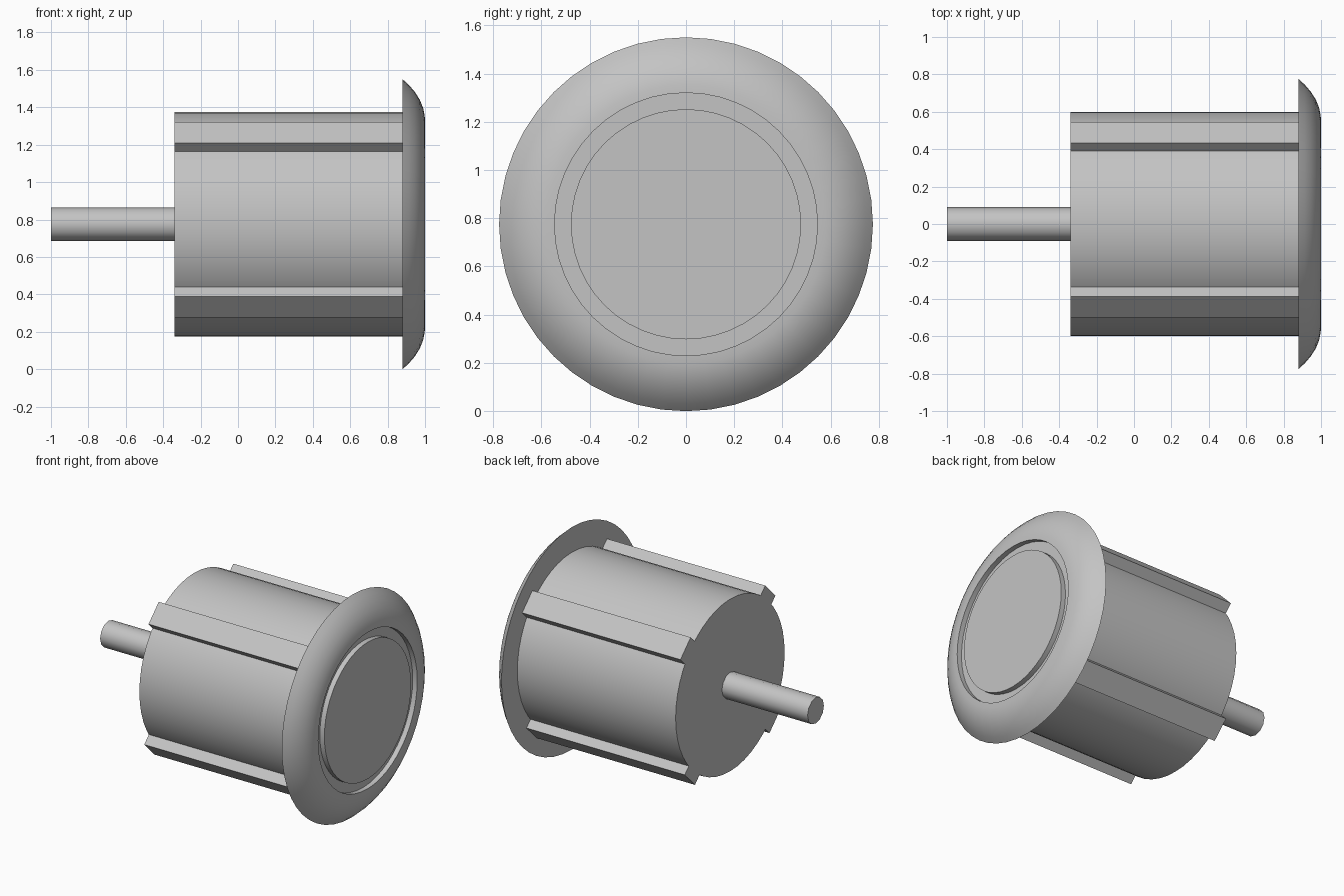
import bpy
import bmesh
from math import cos, sin, pi, radians

CENTRE_Z = 0.775

cube = bpy.data.objects.get("Cube")
if cube:
    bpy.data.objects.remove(cube)

# One plain grey for the whole model
grey = bpy.data.materials.new("mid_grey")
grey.use_nodes = True
colour = (0.55, 0.55, 0.55, 1.0)
grey.diffuse_color = colour
grey.node_tree.nodes["Principled BSDF"].inputs["Base Color"].default_value = colour


def finish(name, bm, angle):
    """Turn a bmesh into a shaded object on the centre axis."""
    bmesh.ops.recalc_face_normals(bm, faces=bm.faces)
    mesh = bpy.data.meshes.new(name)
    bm.to_mesh(mesh)
    bm.free()
    mesh.materials.append(grey)
    obj = bpy.data.objects.new(name, mesh)
    obj.location.z = CENTRE_Z
    bpy.context.collection.objects.link(obj)
    bpy.ops.object.select_all(action="DESELECT")
    obj.select_set(True)
    bpy.context.view_layer.objects.active = obj
    bpy.ops.object.shade_smooth_by_angle(angle=radians(angle))
    return obj


def lathe(name, profile, sides, angle=35):
    """Sweep (x, radius) points around the x axis and cap both ends."""
    bm = bmesh.new()
    rings = []
    for x, r in profile:
        turn = [2 * pi * i / sides for i in range(sides)]
        rings.append([bm.verts.new((x, r * cos(a), r * sin(a))) for a in turn])
    for low, high in zip(rings, rings[1:]):
        for i in range(sides):
            j = (i + 1) % sides
            bm.faces.new((low[i], low[j], high[j], high[i]))
    bm.faces.new(rings[0])
    bm.faces.new(rings[-1])
    return finish(name, bm, angle)


# Shaft and drum
lathe("shaft", [(-1, 0.09), (-0.33, 0.09)], 12)
lathe("drum", [(-0.34, 0.6), (0.885, 0.6)], 48)

# Domed flange with a narrow groove around its central disc
flange = [(0.88, 0.775), (0.913, 0.745), (0.945, 0.708), (0.972, 0.665),
          (0.99, 0.62), (0.998, 0.58), (1, 0.545),
          (0.965, 0.545), (0.965, 0.477), (1, 0.477)]
lathe("flange", flange, 48)

# Four flat-topped ribs, each set slightly off the diagonal
for n in range(4):
    a = radians(45 + 90 * n)
    bm = bmesh.new()
    ends = []
    for x in (-0.34, 0.885):
        ring = []
        for r, t in ((0.55, -0.113), (0.66, -0.113), (0.66, 0.046), (0.55, 0.046)):
            ring.append(bm.verts.new((x, r * cos(a) - t * sin(a),
                                      r * sin(a) + t * cos(a))))
        ends.append(ring)
    bm.faces.new(ends[0])
    bm.faces.new(ends[1])
    for i in range(4):
        j = (i + 1) % 4
        bm.faces.new((ends[0][i], ends[0][j], ends[1][j], ends[1][i]))
    finish(f"rib_{n + 1}", bm, 30)
